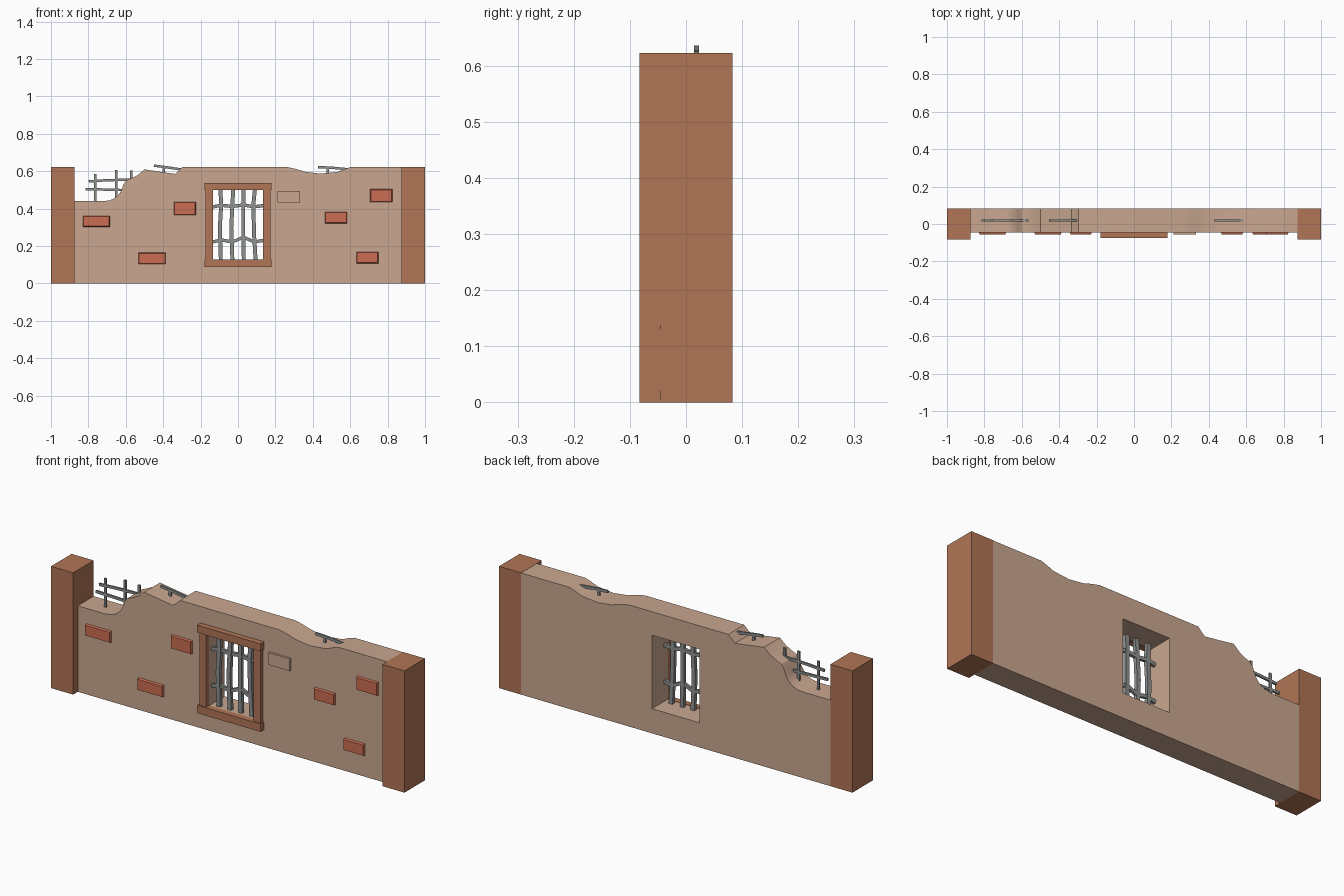
import bpy, bmesh, math
from mathutils import Vector

if "Cube" in bpy.data.objects:
    bpy.data.objects.remove(bpy.data.objects["Cube"])


def material(name, rgb):
    m = bpy.data.materials.new(name)
    m.diffuse_color = (*rgb, 1)
    m.use_nodes = True
    m.node_tree.nodes["Principled BSDF"].inputs["Base Color"].default_value = m.diffuse_color
    return m


PLASTER = material("tan plaster", (0.585, 0.386, 0.279))
CLAY = material("brown clay", (0.434, 0.178, 0.093))
BRICK = material("red brick", (0.597, 0.150, 0.084))
IRON = material("grey iron", (0.27, 0.285, 0.275))


def finish(bm, name, mat):
    bmesh.ops.recalc_face_normals(bm, faces=bm.faces)
    me = bpy.data.meshes.new(name)
    bm.to_mesh(me)
    bm.free()
    me.materials.append(mat)
    ob = bpy.data.objects.new(name, me)
    bpy.context.collection.objects.link(ob)
    return ob


def box(name, mat, x, y, z, taper=0.0):
    """Box from ranges; taper shrinks the front (-y) face."""
    bm = bmesh.new()
    bmesh.ops.create_cube(bm, size=1)
    for v in bm.verts:
        s = v.co.copy()
        t = taper if s.y < 0 else 0
        v.co = (x[0] if s.x < 0 else x[1], y[0] if s.y < 0 else y[1],
                z[0] if s.z < 0 else z[1])
        v.co.x -= math.copysign(t, s.x)
        v.co.z -= math.copysign(t, s.z)
    return finish(bm, name, mat)


def bar(name, pts, y, w=0.018, d=0.012):
    """Flat iron bar following (x, z) points with mitred kinks."""
    bm = bmesh.new()
    p = [Vector(q) for q in pts]
    rings = []
    for i, q in enumerate(p):
        t = (p[min(i + 1, len(p) - 1)] - p[max(i - 1, 0)]).normalized()
        n = Vector((-t.y, t.x)) * w / 2
        rings.append([bm.verts.new((q.x + n.x * a, y + b * d / 2, q.y + n.y * a))
                      for a, b in ((-1, -1), (1, -1), (1, 1), (-1, 1))])
    for r, s in zip(rings, rings[1:]):
        for k in range(4):
            bm.faces.new((r[k], r[(k + 1) % 4], s[(k + 1) % 4], s[k]))
    bm.faces.new(rings[0])
    bm.faces.new(rings[-1])
    return finish(bm, name, IRON)


# Wall: broken skyline outline with window hole, extruded in depth
TOP = 0.622
skyline = [(-0.875, 0.44), (-0.72, 0.44), (-0.685, 0.445), (-0.66, 0.455), (-0.638, 0.475),
           (-0.622, 0.5), (-0.612, 0.53), (-0.598, 0.55), (-0.57, 0.562), (-0.535, 0.58),
           (-0.50, 0.61), (-0.40, 0.595), (-0.335, 0.586), (-0.298, TOP), (0.265, TOP),
           (0.31, 0.612), (0.36, 0.597), (0.44, 0.587), (0.53, 0.596), (0.565, 0.61),
           (0.60, TOP), (0.875, TOP)]
outline = [(0.875, 0), (-0.875, 0)] + skyline
hole = [(-0.134, 0.126), (0.134, 0.126), (0.134, 0.502), (-0.134, 0.502)]
cu = bpy.data.curves.new("wall", 'CURVE')
cu.dimensions = '2D'
cu.fill_mode = 'BOTH'
cu.extrude = 0.064
for loop in (outline, hole):
    sp = cu.splines.new('POLY')
    sp.points.add(len(loop) - 1)
    for pt, (x, z) in zip(sp.points, loop):
        pt.co = (x, z, 0, 1)
    sp.use_cyclic_u = True
cu.materials.append(PLASTER)
wall = bpy.data.objects.new("wall", cu)
wall.rotation_euler.x = math.pi / 2
wall.location.y = 0.019
bpy.context.collection.objects.link(wall)
bpy.context.view_layer.objects.active = wall
wall.select_set(True)
bpy.ops.object.convert(target='MESH')
bpy.ops.object.shade_smooth_by_angle(angle=math.radians(25))

# End pillars and window jambs
for side, s in (("left", -1), ("right", 1)):
    box(side + "_pillar", CLAY, sorted((s * 0.875, s)), (-0.083, 0.083), (0, TOP + 0.001))
    box(side + "_window_jamb", CLAY, sorted((s * 0.134, s * 0.173)), (-0.066, -0.044), (0.126, 0.502))

# Lintel and sill
box("window_lintel", CLAY, (-0.179, 0.179), (-0.074, -0.044), (0.50, 0.538))
box("window_sill", CLAY, (-0.179, 0.179), (-0.074, -0.044), (0.088, 0.128))

# Exposed bricks: centre x, centre z, width, height
bricks = [(-0.757, 0.332, 0.145, 0.06), (-0.460, 0.134, 0.145, 0.062),
          (-0.284, 0.401, 0.118, 0.07), (0.524, 0.352, 0.118, 0.062),
          (0.766, 0.470, 0.12, 0.07), (0.692, 0.138, 0.118, 0.062),
          (0.271, 0.464, 0.12, 0.062)]
for i, (x, z, w, h) in enumerate(bricks):
    plastered = i == 6
    box("plastered_brick" if plastered else f"brick_{i + 1}", PLASTER if plastered else BRICK,
        (x - w / 2, x + w / 2), (-0.056, -0.044), (z - h / 2, z + h / 2), 0 if plastered else 0.004)

# Window grille: slightly bent uprights and rails
WY = -0.018
uprights = [[(-0.094, 0.50), (-0.090, 0.42), (-0.097, 0.30), (-0.092, 0.126)],
            [(-0.026, 0.50), (-0.030, 0.42), (-0.036, 0.30), (-0.030, 0.126)],
            [(0.030, 0.50), (0.028, 0.40), (0.028, 0.25), (0.031, 0.126)],
            [(0.090, 0.50), (0.082, 0.42), (0.086, 0.26), (0.094, 0.126)]]
for i, pts in enumerate(uprights):
    bar(f"grille_upright_{i + 1}", pts, WY, 0.021, 0.018)
xs = (-0.134, -0.09, -0.03, 0.03, 0.085, 0.134)
for name, zs in (("upper", (0.41, 0.418, 0.412, 0.42, 0.41, 0.416)),
                 ("lower", (0.222, 0.233, 0.222, 0.248, 0.222, 0.23))):
    bar(f"grille_{name}_rail", list(zip(xs, zs)), WY, 0.018, 0.014)

# Exposed reinforcement in the broken top
rebar = [[(-0.763, 0.42), (-0.763, 0.586)], [(-0.652, 0.43), (-0.652, 0.607)],
         [(-0.571, 0.54), (-0.571, 0.603)],
         [(-0.798, 0.546), (-0.70, 0.552), (-0.56, 0.556)], [(-0.816, 0.505), (-0.60, 0.499)],
         [(-0.45, 0.630), (-0.385, 0.622), (-0.295, 0.608)], [(-0.397, 0.58), (-0.397, 0.622)],
         [(0.427, 0.622), (0.50, 0.619), (0.595, 0.610)], [(0.479, 0.575), (0.479, 0.618)]]
for i, pts in enumerate(rebar):
    bar(f"broken_bar_{i + 1}", pts, 0.019, 0.013, 0.009)
